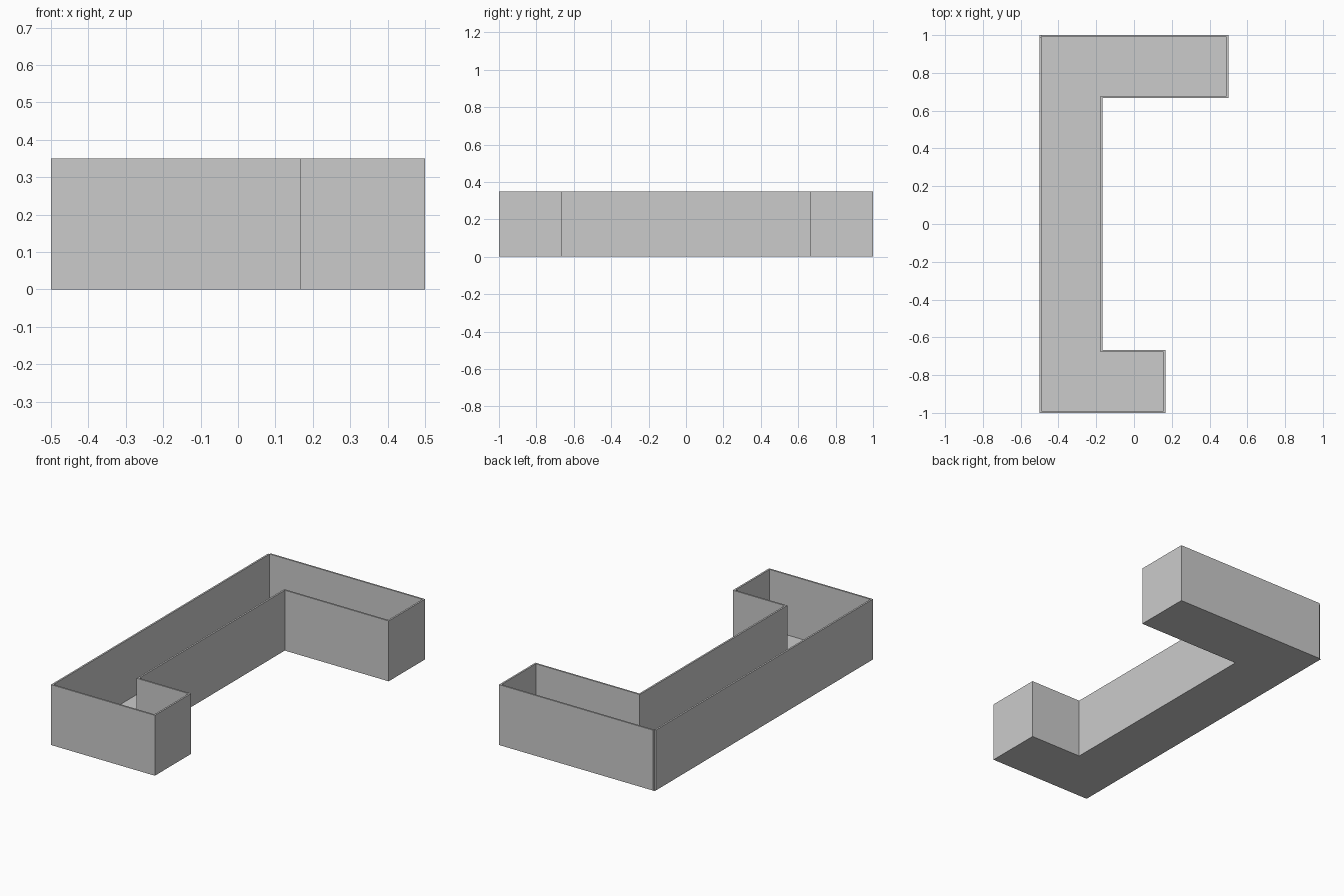
import bpy, bmesh

if "Cube" in bpy.data.objects:
    bpy.data.objects.remove(bpy.data.objects["Cube"])

T, H = 0.01, 0.35          # wall thickness and height
A, B = 1 / 6, 2 / 3        # inner corners of the C-shaped plan

# Outer plan, counter-clockwise from the back left corner
outer = [(-0.5, 1), (-0.5, -1), (A, -1), (A, -B),
         (-A, -B), (-A, B), (0.5, B), (0.5, 1)]


def inset(points, t):
    """Move every side of a right-angled counter-clockwise plan inwards by t."""
    result = []
    for i, (x, y) in enumerate(points):
        px, py = points[i - 1]
        nx, ny = points[(i + 1) % len(points)]
        for dx, dy in ((x - px, y - py), (nx - x, ny - y)):
            length = abs(dx) + abs(dy)
            x -= dy / length * t
            y += dx / length * t
        result.append((x, y))
    return result


def finish(bm, name):
    mesh = bpy.data.meshes.new(name)
    bm.to_mesh(mesh)
    bm.free()
    obj = bpy.data.objects.new(name, mesh)
    bpy.context.collection.objects.link(obj)
    return obj


# Walls: a thin strip around the plan, leaving a tiny notch at the start corner
inner = inset(outer, T)
start_out = (-0.5, 1 - T)
end_out = (-0.5 + T, 1)
profile = [start_out] + outer[1:] + [end_out]
inner_path = inner + [inner[0]]

bm = bmesh.new()
for i in range(len(profile) - 1):
    quad = [profile[i], profile[i + 1], inner_path[i + 1], inner_path[i]]
    low = [bm.verts.new((x, y, 0)) for x, y in quad]
    high = [bm.verts.new((x, y, H)) for x, y in quad]
    bm.faces.new(low[::-1])
    bm.faces.new(high)
    for a, b in ((0, 1), (2, 3)):
        bm.faces.new((low[a], low[b], high[b], high[a]))
    # End caps only at the open corner
    if i == 0:
        bm.faces.new((low[3], low[0], high[0], high[3]))
    if i == len(profile) - 2:
        bm.faces.new((low[1], low[2], high[2], high[1]))
bmesh.ops.remove_doubles(bm, verts=bm.verts, dist=1e-5)
finish(bm, "walls")

# Floor: flat sheet filling the whole plan
bm = bmesh.new()
bm.faces.new([bm.verts.new((x, y, 0)) for x, y in outer])
finish(bm, "floor")
